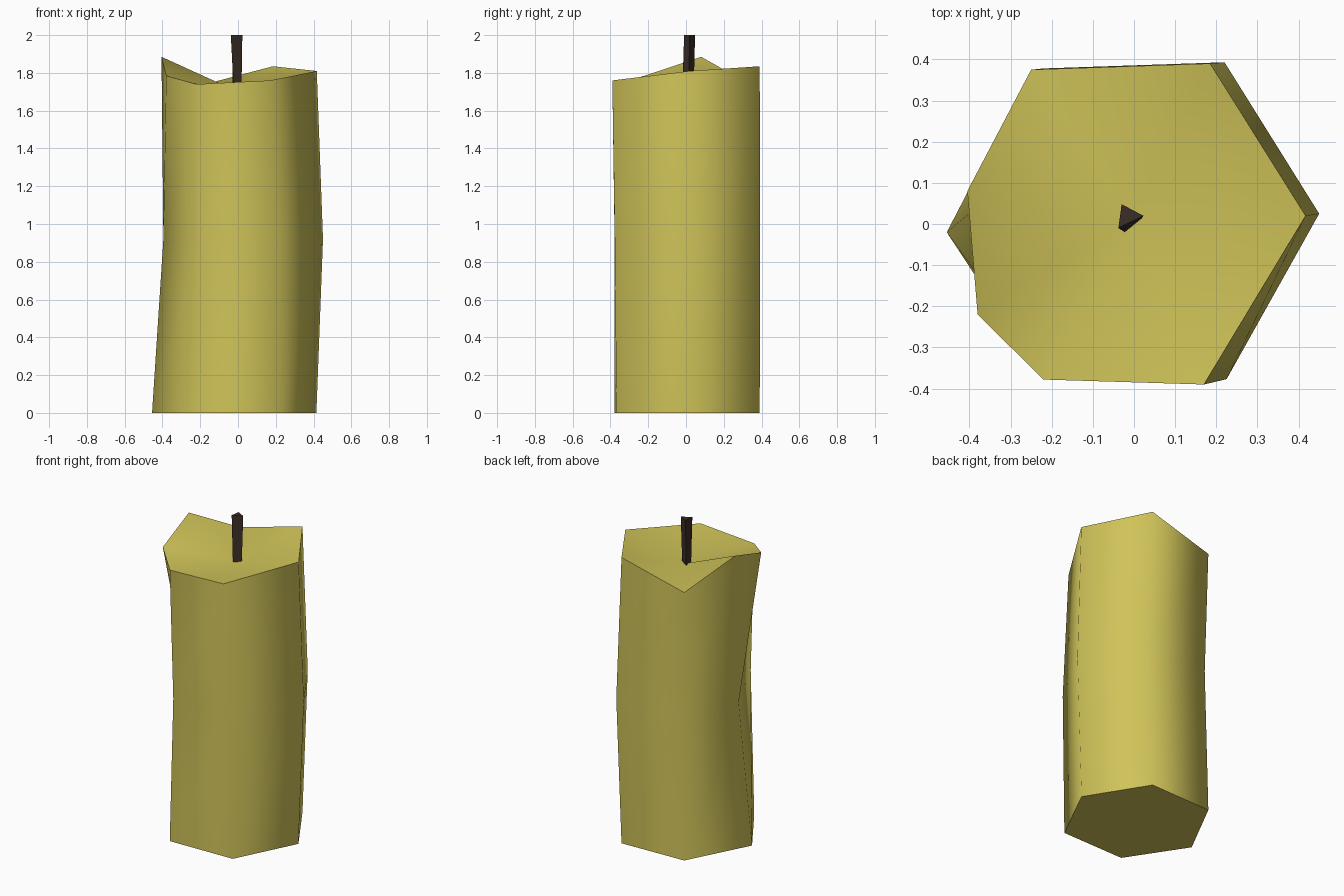
import bpy, bmesh, math

if "Cube" in bpy.data.objects:
    bpy.data.objects.remove(bpy.data.objects["Cube"])


def material(name, rgb):
    m = bpy.data.materials.new(name)
    m.diffuse_color = (*rgb, 1)
    m.use_nodes = True
    m.node_tree.nodes["Principled BSDF"].inputs["Base Color"].default_value = m.diffuse_color
    return m


def finish(name, bm, mat, smooth_angle=None):
    bmesh.ops.recalc_face_normals(bm, faces=bm.faces)
    me = bpy.data.meshes.new(name)
    bm.to_mesh(me)
    bm.free()
    me.materials.append(mat)
    ob = bpy.data.objects.new(name, me)
    bpy.context.collection.objects.link(ob)
    if smooth_angle:
        bpy.context.view_layer.objects.active = ob
        ob.select_set(True)
        bpy.ops.object.shade_smooth_by_angle(angle=math.radians(smooth_angle))
        ob.select_set(False)
    return ob


def add_ring(bm, points):
    return [bm.verts.new(p) for p in points]


def bridge(bm, a, b):
    n = len(a)
    for i in range(n):
        j = (i + 1) % n
        bm.faces.new((a[i], a[j], b[j], b[i]))


wax = material("yellow_wax", (0.63, 0.55, 0.10))
char = material("charred_wick", (0.045, 0.027, 0.019))

# Candle body: leaning six-sided rings, starting at the left corner
bm = bmesh.new()
bottom = add_ring(bm, [(-0.455, -0.02, 0), (-0.22, -0.378, 0), (0.22, -0.368, 0),
                       (0.415, 0.02, 0), (0.185, 0.39, 0), (-0.25, 0.375, 0)])
middle = add_ring(bm, [(-0.395, 0.03, 0.92), (-0.195, -0.378, 0.92), (0.225, -0.377, 0.92),
                       (0.45, 0.025, 0.92), (0.22, 0.393, 0.92), (-0.22, 0.378, 0.92)])
top = add_ring(bm, [(-0.38, -0.22, 1.785), (-0.22, -0.378, 1.74), (0.17, -0.39, 1.76),
                    (0.417, 0.02, 1.81), (0.185, 0.39, 1.835), (-0.25, 0.375, 1.72)])
peak = bm.verts.new((-0.405, 0.08, 1.885))
bm.faces.new(bottom)
bridge(bm, bottom, middle)
for i in range(5):
    bm.faces.new((middle[i], middle[i + 1], top[i + 1], top[i]))
# The left corner splits into a chipped edge and a peak
bm.faces.new((middle[5], middle[0], peak, top[5]))
bm.faces.new((middle[0], top[0], peak))
# Melted top dips to the middle
centre = bm.verts.new((-0.01, 0.01, 1.705))
rim = top + [peak]
for i in range(len(rim)):
    bm.faces.new((rim[i], rim[(i + 1) % len(rim)], centre))
finish("candle_body", bm, wax, 66)

# Wick: slightly skewed three-sided prism
bm = bmesh.new()
low = add_ring(bm, [(-0.03, 0.04, 1.69), (0.018, 0.012, 1.69), (-0.022, -0.02, 1.69)])
high = add_ring(bm, [(-0.03, 0.048, 2.0), (0.023, 0.02, 2.0), (-0.038, -0.01, 2.0)])
bm.faces.new(low)
bm.faces.new(high)
bridge(bm, low, high)
finish("wick", bm, char)
